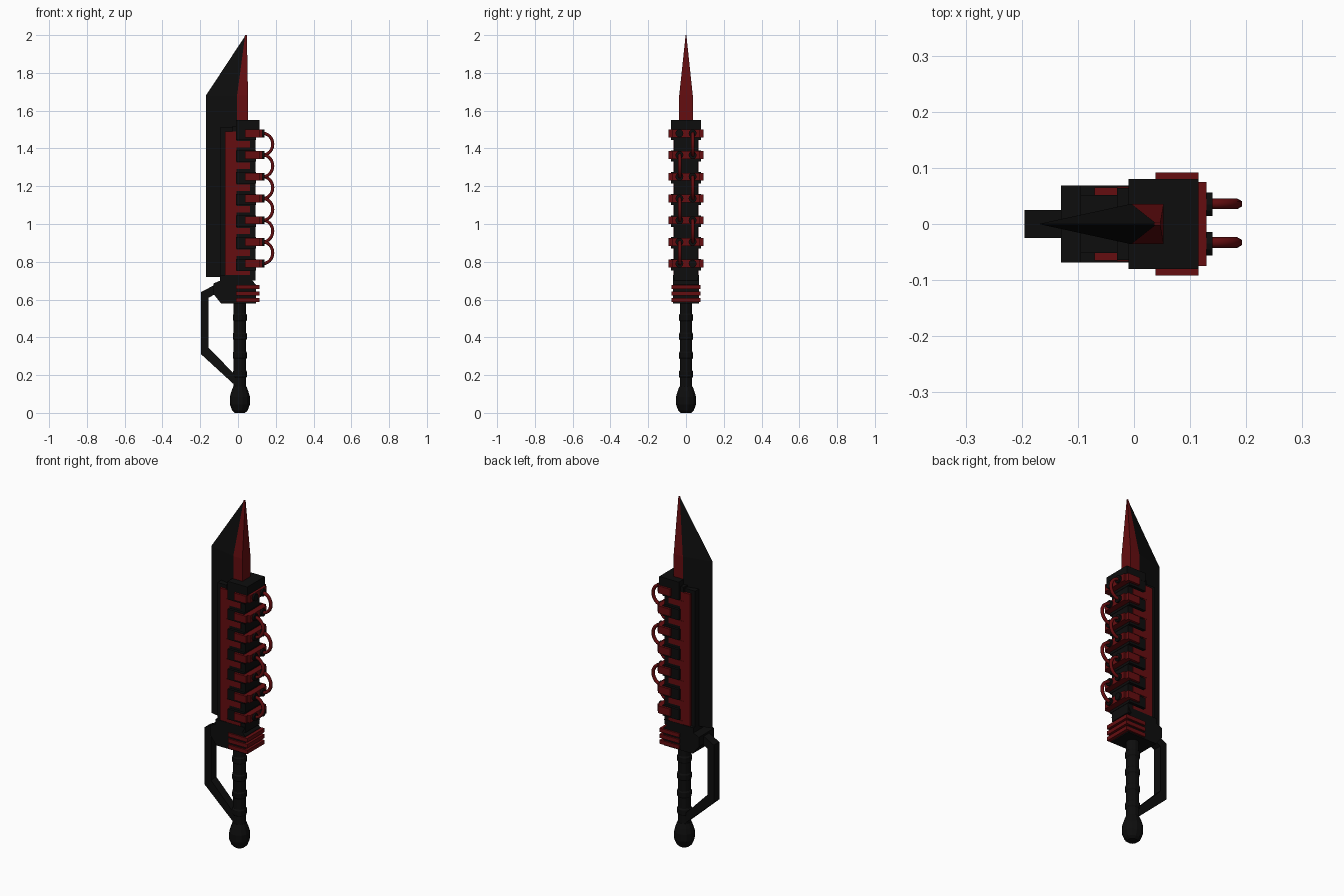
import bpy, bmesh, math
from mathutils import Vector

if "Cube" in bpy.data.objects:
    bpy.data.objects.remove(bpy.data.objects["Cube"])


def material(name, rgb):
    m = bpy.data.materials.new(name)
    m.diffuse_color = (*rgb, 1)
    m.use_nodes = True
    m.node_tree.nodes["Principled BSDF"].inputs["Base Color"].default_value = m.diffuse_color
    return m


BLACK = material("matte black", (0.004, 0.004, 0.004))
RED = material("dark red", (0.13, 0.004, 0.005))


def finish(name, bm, mats):
    bmesh.ops.recalc_face_normals(bm, faces=bm.faces)
    me = bpy.data.meshes.new(name)
    bm.to_mesh(me)
    bm.free()
    for m in mats:
        me.materials.append(m)
    ob = bpy.data.objects.new(name, me)
    bpy.context.collection.objects.link(ob)
    return ob


def box(name, x0, x1, y, z0, z1, mat, y_center=0.0):
    bm = bmesh.new()
    bmesh.ops.create_cube(bm, size=1)
    for v in bm.verts:
        v.co = Vector(((x0 + x1) / 2 + v.co.x * (x1 - x0),
                       y_center + v.co.y * 2 * y,
                       (z0 + z1) / 2 + v.co.z * (z1 - z0)))
    return finish(name, bm, [mat])


def slab(name, outline, y, mat):
    """Extrude an x-z outline symmetrically in y."""
    bm = bmesh.new()
    f = bm.faces.new([bm.verts.new((x, -y, z)) for x, z in outline])
    ext = bmesh.ops.extrude_face_region(bm, geom=[f])
    for v in ext["geom"]:
        if isinstance(v, bmesh.types.BMVert):
            v.co.y = y
    return finish(name, bm, [mat])


def lathe(name, profile, sides, mat):
    bm = bmesh.new()
    rings = [[bm.verts.new((0.01 + r * math.cos(2 * math.pi * (i + .5) / sides),
                            r * math.sin(2 * math.pi * (i + .5) / sides), z))
              for i in range(sides)] for r, z in profile]
    for a, b in zip(rings, rings[1:]):
        for i in range(sides):
            j = (i + 1) % sides
            bm.faces.new((a[i], a[j], b[j], b[i]))
    bm.faces.new(rings[0])
    bm.faces.new(rings[-1])
    return finish(name, bm, [mat])


# Blade: wedge section, sharp on the left, with a red spine meeting at the tip
bm = bmesh.new()
levels = []
for z_edge, z, xs, half in ((0.72, 0.72, (-0.17, -0.005, 0.053), 0.036),
                            (1.68, 1.68, (-0.17, -0.005, 0.053), 0.036),
                            (1.99, 2.0, (0.034, 0.038, 0.047), 0.002)):
    a, b, c = xs
    levels.append([bm.verts.new(p) for p in (
        (a, 0, z_edge), (b, -half, z), (c, -half, z), (c, half, z), (b, half, z))])
for lo, hi in zip(levels, levels[1:]):
    for i in range(5):
        j = (i + 1) % 5
        f = bm.faces.new((lo[i], lo[j], hi[j], hi[i]))
        f.material_index = 1 if i in (1, 2, 3) else 0
bm.faces.new(levels[0])
bm.faces.new(levels[-1]).material_index = 1
finish("blade", bm, [BLACK, RED])

# Housing along the spine
box("housing_core", -0.03, 0.093, 0.064, 0.70, 1.52, BLACK)
box("housing_cap", -0.01, 0.115, 0.08, 1.50, 1.55, BLACK)
box("blade_clamp_plate", -0.095, 0.0, 0.052, 0.70, 1.51, BLACK)
box("side_rail", -0.07, -0.008, 0.065, 0.715, 1.49, RED)

# Repeating clamps, ports, rail teeth and cables
clamp_z = [1.48 - 0.115 * i for i in range(7)]
for i, z in enumerate(clamp_z):
    box("housing_band", -0.01, 0.095, 0.079, z - 0.035, z + 0.025, BLACK)
    box("clamp", 0.038, 0.115, 0.092, z - 0.021, z + 0.021, RED)
    box("clamp_face", 0.110, 0.129, 0.075, z - 0.021, z + 0.021, RED)
    for y in (-0.035, 0.035):
        bm = bmesh.new()
        bmesh.ops.create_cone(bm, cap_ends=True, segments=12,
                              radius1=0.021, radius2=0.021, depth=0.03)
        for v in bm.verts:
            v.co = Vector((0.125 + v.co.z, y + v.co.y, z + v.co.x))
        finish("cable_port", bm, [BLACK])
    box("rail_tooth", -0.03, 0.064, 0.067, z - 0.074, z - 0.04, RED)

for i in range(6):
    y = 0.036 if i % 2 == 0 else -0.033
    mid = (clamp_z[i] + clamp_z[i + 1]) / 2
    cu = bpy.data.curves.new("cable", 'CURVE')
    cu.dimensions = '3D'
    cu.bevel_depth = 0.0095
    cu.bevel_resolution = 1
    sp = cu.splines.new('POLY')
    sp.points.add(12)
    for k, p in enumerate(sp.points):
        t = -math.pi / 2 + math.pi * k / 12
        p.co = (0.132 + 0.052 * math.cos(t), y, mid + 0.0575 * math.sin(t), 1)
    cu.materials.append(RED)
    bpy.context.collection.objects.link(bpy.data.objects.new("cable", cu))

# Collar with red ribs below the housing
slab("collar", [(-0.09, 0.58), (0.095, 0.58), (0.095, 0.68), (0.075, 0.70),
                (0.093, 0.73), (-0.095, 0.73), (-0.095, 0.70), (-0.13, 0.685),
                (-0.13, 0.63)], 0.069, BLACK)
for z in (0.598, 0.632, 0.666):
    box("collar_rib", -0.01, 0.114, 0.078, z - 0.011, z + 0.011, RED)

# Hand guard
slab("hand_guard", [(-0.10, 0.69), (-0.195, 0.64), (-0.195, 0.31), (-0.015, 0.145),
                    (0.0, 0.185), (-0.155, 0.345), (-0.155, 0.61), (-0.10, 0.64)],
     0.025, BLACK)

# Ringed grip and pommel
grip = [(0.034, 0.12)]
for k in range(5):
    z = 0.15 + 0.1 * k
    grip += [(0.034, z + 0.035), (0.039, z + 0.042), (0.039, z + 0.068), (0.034, z + 0.075)]
grip = [p for p in grip if p[1] < 0.57] + [(0.034, 0.60)]
lathe("grip", grip, 12, BLACK)
lathe("pommel", [(0.028, 0), (0.042, 0.012), (0.055, 0.045), (0.055, 0.085),
                 (0.046, 0.115), (0.036, 0.14)], 12, BLACK)
